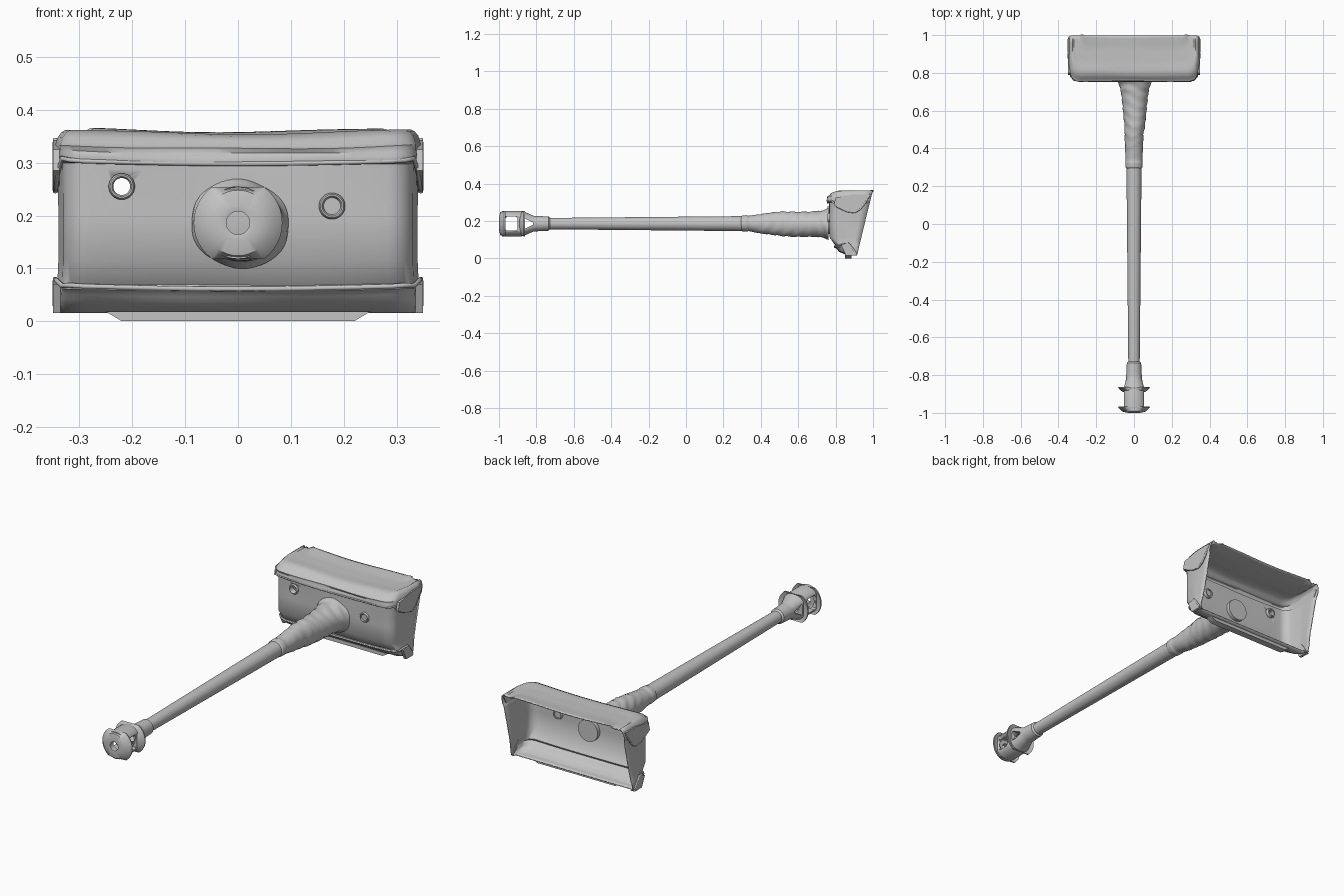
import bpy, bmesh, math
from math import sin, cos, pi, radians

AXIS = 0.186  # height of the gun axis

grey = bpy.data.materials.new("plain grey")
grey.diffuse_color = (0.55, 0.55, 0.55, 1)


def make(name, verts, faces, angle=35):
    me = bpy.data.meshes.new(name)
    me.from_pydata(verts, [], faces)
    bm = bmesh.new()
    bm.from_mesh(me)
    bmesh.ops.remove_doubles(bm, verts=bm.verts, dist=1e-5)
    bmesh.ops.recalc_face_normals(bm, faces=bm.faces)
    bm.to_mesh(me)
    bm.free()
    me.materials.append(grey)
    ob = bpy.data.objects.new(name, me)
    bpy.context.collection.objects.link(ob)
    bpy.ops.object.select_all(action='DESELECT')
    ob.select_set(True)
    bpy.context.view_layer.objects.active = ob
    bpy.ops.object.shade_smooth_by_angle(angle=radians(angle))
    return ob


def loft(name, rows, ring=True, wrap=False, angle=35):
    n = len(rows[0])
    verts = [p for row in rows for p in row]
    faces = []
    for i in range(len(rows) if wrap else len(rows) - 1):
        k = (i + 1) % len(rows)
        for j in range(n if ring else n - 1):
            m = (j + 1) % n
            faces.append((i * n + j, i * n + m, k * n + m, k * n + j))
    return make(name, verts, faces, angle)


def lathe(name, profile, cx=0, cz=AXIS, xmax=9, zmax=9, wrap=False, n=40):
    # turn (y, radius) pairs round the gun axis, flattening past xmax / zmax
    rows = []
    for y, r in profile:
        row = []
        for k in range(n):
            a = 2 * pi * k / n
            x, z = r * cos(a), r * sin(a)
            row.append((cx + max(-xmax, min(xmax, x)), y, cz + max(-zmax, min(zmax, z))))
        rows.append(row)
    return loft(name, rows, wrap=wrap)


def prism(name, yz, x0, x1):
    n = len(yz)
    verts = [(x, y, z) for x in (x0, x1) for y, z in yz]
    faces = [tuple(range(n)), tuple(range(n, 2 * n))]
    faces += [(i, (i + 1) % n, n + (i + 1) % n, n + i) for i in range(n)]
    return make(name, verts, faces)


def cut(target, cutter):
    cutter.hide_render = True
    cutter.hide_set(True)
    cutter.display_type = 'WIRE'
    mod = target.modifiers.new("cut", 'BOOLEAN')
    mod.operation, mod.solver, mod.object = 'DIFFERENCE', 'EXACT', cutter


def tube(name, points, radius):
    cu = bpy.data.curves.new(name, 'CURVE')
    cu.dimensions = '3D'
    cu.bevel_depth, cu.bevel_resolution, cu.use_fill_caps = radius, 2, True
    sp = cu.splines.new('POLY')
    sp.points.add(len(points) - 1)
    for p, co in zip(sp.points, points):
        p.co = (*co, 1)
    cu.materials.append(grey)
    ob = bpy.data.objects.new(name, cu)
    bpy.context.collection.objects.link(ob)


# barrel, with its closed breech end showing inside the cover
lathe("barrel", [(-0.76, 0.022), (-0.76, 0.030), (0.30, 0.040), (0.60, 0.045),
                 (0.70, 0.055), (0.79, 0.055), (0.79, 0.0)])

# muzzle brake: collar and body as one hollow turning, flattened at the sides
body = lathe("muzzle_brake_body",
             [(-0.725, 0.028), (-0.735, 0.038), (-0.795, 0.041), (-0.815, 0.042),
              (-0.865, 0.064), (-0.88, 0.068), (-0.985, 0.068), (-0.985, 0.024),
              (-0.97, 0.045), (-0.89, 0.045), (-0.86, 0.024), (-0.74, 0.022)],
             xmax=0.053, wrap=True)
cut(body, prism("side_port_cutter", [(-0.965, 0.157), (-0.958, 0.149), (-0.908, 0.149), (-0.90, 0.157),
                (-0.90, 0.215), (-0.908, 0.223), (-0.958, 0.223), (-0.965, 0.215)], -0.2, 0.2))
cut(body, prism("rear_port_cutter", [(-0.863, 0.158), (-0.818, 0.180),
                (-0.818, 0.192), (-0.863, 0.214)], -0.2, 0.2))

# swept baffles with flat tops and bottoms
lathe("front_baffle", [(-0.998, 0.022), (-1.0, 0.032), (-0.993, 0.062), (-0.972, 0.084),
                       (-0.966, 0.083), (-0.975, 0.060), (-0.972, 0.022)],
      zmax=0.068, wrap=True)
lathe("rear_baffle", [(-0.892, 0.045), (-0.888, 0.062), (-0.868, 0.084), (-0.862, 0.083),
                      (-0.872, 0.058), (-0.872, 0.045)], zmax=0.068, wrap=True)

# fabric sleeve: (y, half width, half height, centre height)
SLEEVE = [(0.295, 0.040, 0.038, 0.187), (0.30, 0.045, 0.042, 0.187), (0.325, 0.046, 0.044, 0.187),
          (0.335, 0.044, 0.041, 0.187), (0.40, 0.047, 0.052, 0.185), (0.46, 0.049, 0.060, 0.186),
          (0.52, 0.054, 0.066, 0.185), (0.58, 0.060, 0.067, 0.182), (0.64, 0.066, 0.067, 0.182),
          (0.70, 0.073, 0.069, 0.184), (0.74, 0.083, 0.075, 0.184), (0.77, 0.098, 0.086, 0.184)]
rows = []
for (y0, a0, b0, c0), (y1, a1, b1, c1) in zip(SLEEVE, SLEEVE[1:]):
    for s in range(4):
        t = s / 4
        y, rx, rz, cz = (p + (q - p) * t for p, q in ((y0, y1), (a0, a1), (b0, b1), (c0, c1)))
        row = []
        for k in range(48):
            a = 2 * pi * k / 48
            w = 1 + 0.03 * min(1, max(0, (y - 0.34) / 0.1)) * sin(y * 120 + 2.5 * sin(2 * a + y * 9))
            row.append((rx * w * cos(a) + 0.004 * (y > 0.5), y, cz + rz * w * sin(a)))
        rows.append(row)
loft("barrel_sleeve", rows, angle=60)


# mantlet cover
def back_y(z):
    return min(0.998, 0.915 + (z - 0.02) * 0.243)


def u_path(z, yf, hw, sag=0.0, r=0.05):
    # U shaped section: back edge, side, rounded corner, front, and mirrored
    yb = max(back_y(z), yf)
    r = min(r, yb - yf)
    half = [(hw, yb - (yb - yf - r) * t / 4) for t in range(4)]
    half += [(hw - 0.008 - r + r * cos(a), yf + r - r * sin(a)) for a in (pi / 14 * k for k in range(8))]
    xe = half[-1][0]
    half += [(xe * (1 - k / 8), yf) for k in range(1, 9)]
    pts = half + [(-x, y) for x, y in half[-2::-1]]
    out = []
    for x, y in pts:
        c = max(0, cos(pi * x / 0.68))
        fold = 0.5 * sag * sin(14 * x + 70 * z + 5 * yf)
        out.append((x, y + 0.5 * fold * (y < yb - 0.01), z - sag * c + fold * 0.4))
    return out


# (height, front y, half width, sag)
LEVELS = [(0.018, 0.905, 0.335, 0), (0.016, 0.88, 0.339, 0), (0.018, 0.855, 0.341, 0),
          (0.032, 0.838, 0.345, 0.004), (0.042, 0.818, 0.345, 0.006), (0.052, 0.812, 0.344, 0.006),
          (0.062, 0.795, 0.345, 0.004), (0.072, 0.800, 0.342, 0.004), (0.115, 0.766, 0.340, 0),
          (0.20, 0.766, 0.340, 0), (0.290, 0.766, 0.341, 0.004), (0.299, 0.766, 0.342, 0.004),
          (0.303, 0.755, 0.345, 0.005), (0.316, 0.753, 0.347, 0.006), (0.324, 0.758, 0.346, 0.007),
          (0.334, 0.755, 0.346, 0.008), (0.340, 0.768, 0.344, 0.008), (0.350, 0.775, 0.341, 0.008),
          (0.359, 0.795, 0.334, 0.008), (0.363, 0.815, 0.326, 0.008), (0.357, 0.84, 0.318, 0.006),
          (0.360, 0.87, 0.310, 0.007), (0.356, 0.91, 0.300, 0.005), (0.360, 0.95, 0.29, 0.006),
          (0.366, 0.985, 0.28, 0.008), (0.367, 0.998, 0.27, 0.008)]
cover = loft("mantlet_cover", [u_path(*lv) for lv in LEVELS], ring=False, angle=50)
solid = cover.modifiers.new("thickness", 'SOLIDIFY')
solid.thickness, solid.offset = 0.005, -1

# sight hole through the front wall
cut(cover, lathe("sight_hole_cutter", [(0.70, 0), (0.70, 0.017), (0.82, 0.017), (0.82, 0)],
                 cx=-0.22, cz=0.255, n=24))
for name, x, z in (("sight_ring", -0.22, 0.255), ("gun_port_ring", 0.178, 0.218)):
    lathe(name, [(0.775, 0.025), (0.762, 0.025), (0.757, 0.022), (0.757, 0.019),
                 (0.762, 0.016), (0.785, 0.016), (0.785, 0.022)], cx=x, cz=z, wrap=True, n=28)
lathe("gun_port_plug", [(0.763, 0.0), (0.763, 0.017), (0.78, 0.017), (0.78, 0)], cx=0.178, cz=0.218, n=28)


# welts: along the front, round the corners and along the side flaps
def welt(name, z, yf, sag, side, radius):
    half = side + [(0.333, yf + 0.022, z + side[-1][2] * 0.02), (0.318, yf + 0.006, z + 0.002), (0.29, yf, z)]
    mid = [(0.29 - 0.29 * k / 8, yf, z - sag * sin(pi * k / 16)) for k in range(1, 9)]
    half += mid
    tube(name, half + [(-x, y, zz) for x, y, zz in half[-2::-1]], radius)


welt("upper_welt", 0.303, 0.757, 0.005,
     [(0.346, 0.985, 0.345), (0.347, 0.96, 0.30), (0.347, 0.93, 0.262), (0.346, 0.90, 0.246),
      (0.345, 0.86, 0.252), (0.342, 0.81, 0.275)], 0.0045)
welt("lower_welt", 0.066, 0.796, 0.005,
     [(0.346, 0.91, 0.025), (0.347, 0.89, 0.055), (0.346, 0.87, 0.080), (0.344, 0.845, 0.078)], 0.0045)

# side flaps folded over the ends
for side, s in (("right", 1), ("left", -1)):
    prism("upper_flap_" + side, [(0.79, 0.285), (0.81, 0.273), (0.86, 0.250), (0.90, 0.244), (0.93, 0.260),
          (0.96, 0.298), (0.985, 0.343), (0.90, 0.343), (0.80, 0.325)], s * 0.338, s * 0.350)
    prism("lower_flap_" + side, [(0.83, 0.070), (0.87, 0.082), (0.89, 0.055), (0.912, 0.016),
          (0.855, 0.016)], s * 0.336, s * 0.350)

# bottom tab, tapering at both ends
verts = [(x, y, z) for y in (0.85, 0.885) for x, z in ((-0.25, 0.018), (-0.22, 0), (0.22, 0), (0.25, 0.018))]
make("bottom_tab", verts, [(0, 1, 2, 3), (4, 5, 6, 7), (0, 1, 5, 4), (1, 2, 6, 5), (2, 3, 7, 6), (3, 0, 4, 7)])
